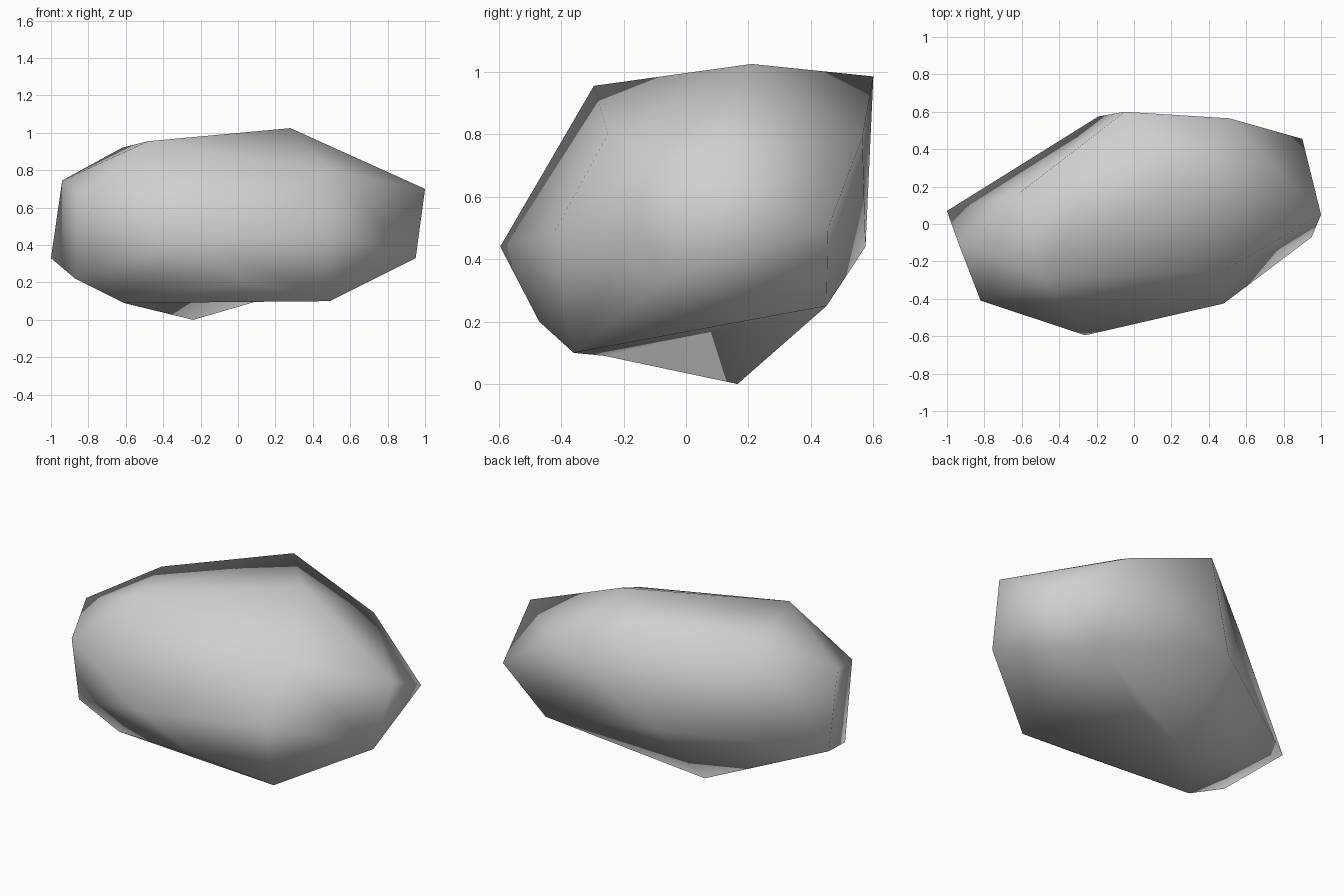
import bpy
import bmesh

default_cube = bpy.data.objects.get("Cube")
if default_cube:
    bpy.data.objects.remove(default_cube, do_unlink=True)


def make_material(name, colour):
    material = bpy.data.materials.new(name)
    material.use_nodes = True
    material.diffuse_color = colour
    shader = next(n for n in material.node_tree.nodes if n.type == "BSDF_PRINCIPLED")
    shader.inputs["Base Color"].default_value = colour
    shader.inputs["Roughness"].default_value = 0.8
    return material


def make_boulder(name, corners, dents, material):
    """Wrap a faceted skin around the corners, fold in the dents, shade smooth."""
    bm = bmesh.new()
    verts = {label: bm.verts.new(corner) for label, corner in corners.items()}
    bmesh.ops.convex_hull(bm, input=bm.verts[:])
    # A dent turns the ridge between two corners across its two triangles
    for start, end in dents:
        ridge = bm.edges.get((verts[start], verts[end]))
        if ridge:
            bmesh.utils.edge_rotate(ridge, True)
    bmesh.ops.recalc_face_normals(bm, faces=bm.faces[:])
    for face in bm.faces:
        face.smooth = True
    mesh = bpy.data.meshes.new(name)
    bm.to_mesh(mesh)
    bm.free()
    mesh.materials.append(material)
    boulder = bpy.data.objects.new(name, mesh)
    bpy.context.collection.objects.link(boulder)
    return boulder


# Corners of the stone, grouped by the side they belong to
corners = {
    # crown
    "peak": (.28, .21, 1.025),
    "crown_back": (-.05, .6, .985),
    "crown_front": (-.48, -.295, .955),
    "crown_right": (-.62, .16, .92),
    # front
    "nose": (-.26, -.595, .44),
    "cheek_right": (-.82, -.41, .65),
    "cheek_left": (.48, -.425, .48),
    "brow_left": (.48, -.25, .8),
    # left end
    "left_top": (1, .05, .7),
    "left_low": (.95, -.07, .33),
    "left_back": (.9, .455, .5),
    # right end
    "right_tip": (-1, .07, .33),
    "right_top": (-.94, -.1, .745),
    "right_low": (-.87, -.27, .22),
    # back
    "back_top": (.51, .565, .79),
    "back_right": (-.19, .575, .44),
    "back_low": (.62, .45, .25),
    # underside
    "foot": (-.24, .165, 0),
    "base_left": (.49, -.36, .1),
    "base_right": (-.61, -.26, .09),
    "base_front": (.05, -.47, .2),
}

dents = [
    ("cheek_left", "left_top"),
    ("foot", "base_left"),
    ("right_tip", "crown_back"),
]

stone_grey = make_material("stone_grey", (.63, .63, .63, 1))
make_boulder("boulder", corners, dents, stone_grey)
